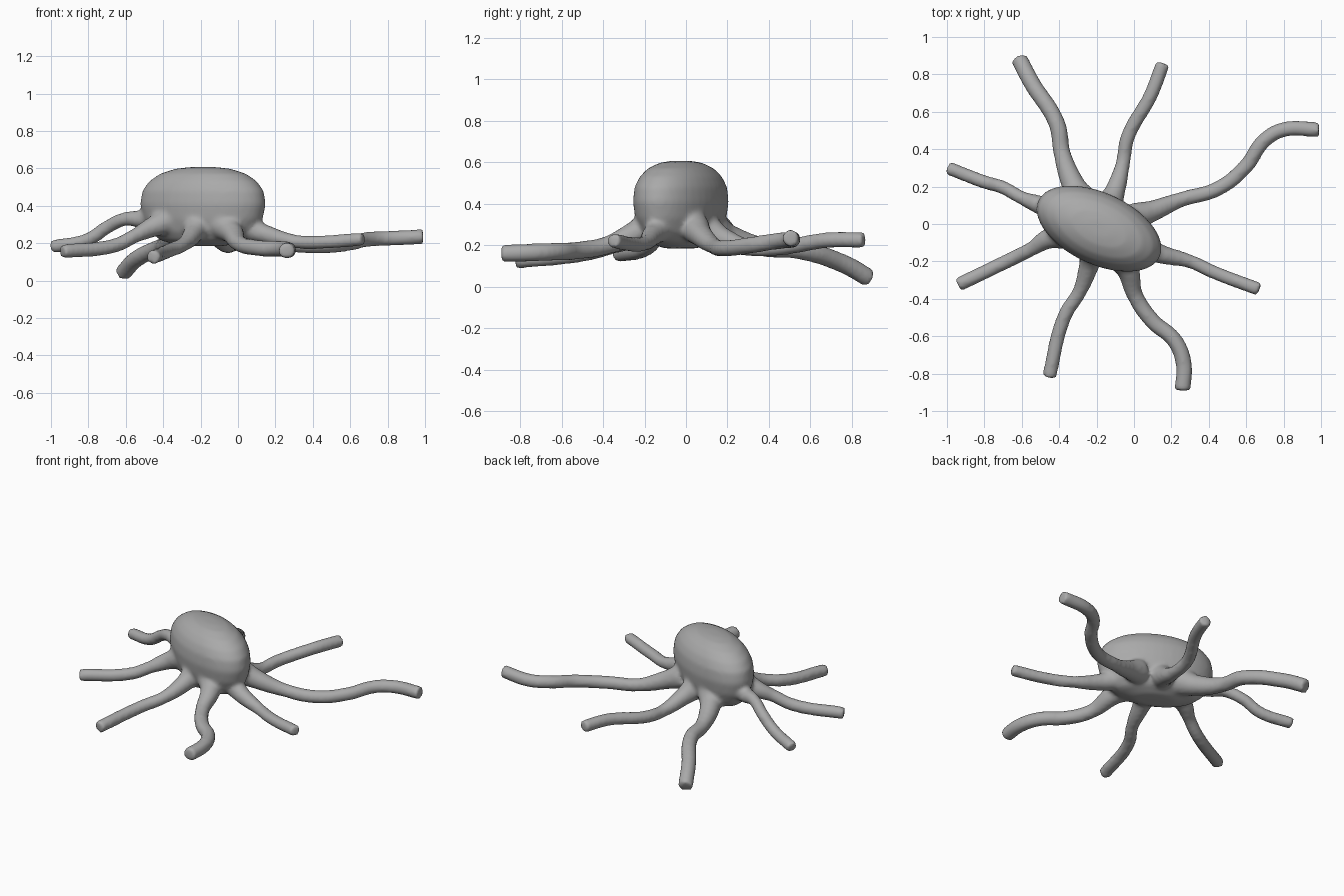
import bpy, bmesh, math
from mathutils import Matrix, Vector

cube = bpy.data.objects.get("Cube")
if cube:
    bpy.data.objects.remove(cube, do_unlink=True)

grey = bpy.data.materials.new("plain grey")
grey.use_nodes = True
GREY = (0.4, 0.4, 0.4, 1)
grey.diffuse_color = GREY
grey.node_tree.nodes["Principled BSDF"].inputs["Base Color"].default_value = GREY

CENTRE = Vector((-0.187, -0.025, 0))


def make_body():
    """Egg-shaped head: stacked elliptical rings (height, scale)."""
    profile = [(0.185, 0.35), (0.215, 0.68), (0.26, 0.84), (0.33, 0.95), (0.41, 1.0),
               (0.48, 0.965), (0.53, 0.86), (0.57, 0.69), (0.597, 0.45), (0.607, 0.2)]
    bm = bmesh.new()
    n = 40
    rings = []
    for z, s in profile:
        rings.append([bm.verts.new((0.36 * s * math.cos(a), 0.192 * s * math.sin(a), z))
                      for a in (2 * math.pi * i / n for i in range(n))])
    for lo, hi in zip(rings, rings[1:]):
        for i in range(n):
            j = (i + 1) % n
            bm.faces.new((lo[i], lo[j], hi[j], hi[i]))
    bm.faces.new(rings[0][::-1])
    bm.faces.new(rings[-1])
    bm.transform(Matrix.Translation(CENTRE) @ Matrix.Rotation(math.radians(-25), 4, 'Z'))
    mesh = bpy.data.meshes.new("body_with_arms")
    bm.to_mesh(mesh)
    bm.free()
    ob = bpy.data.objects.new("body_with_arms", mesh)
    bpy.context.collection.objects.link(ob)
    return ob


def make_arm(name, radius, *points):
    """Round tube from inside the body through the points, thick at the root."""
    first = Vector(points[0])
    root = first.lerp(CENTRE, 0.35)
    root.z = first.z + 0.04
    path = [root, *points]
    cu = bpy.data.curves.new(name, 'CURVE')
    cu.dimensions = '3D'
    cu.bevel_depth = radius
    cu.bevel_resolution = 5
    cu.resolution_u = 10
    cu.use_fill_caps = True
    sp = cu.splines.new('BEZIER')
    sp.bezier_points.add(len(path) - 1)
    for i, (bp, co) in enumerate(zip(sp.bezier_points, path)):
        bp.co = co
        bp.handle_left_type = bp.handle_right_type = 'AUTO'
        bp.radius = {0: 1.9, 1: 1.4}.get(i, 1.0)
    ob = bpy.data.objects.new(name, cu)
    bpy.context.collection.objects.link(ob)
    return ob


# Eight arms, each bending in its own way from the body out to the tip
body = make_body()
arms = [
    make_arm("back_right_arm", 0.046, (-0.32, 0.2, 0.24), (-0.385, 0.38, 0.19),
             (-0.41, 0.53, 0.18), (-0.55, 0.76, 0.11), (-0.615, 0.885, 0.04)),
    make_arm("back_left_arm", 0.039, (-0.1, 0.18, 0.23), (-0.06, 0.32, 0.185),
             (-0.035, 0.46, 0.19), (0.09, 0.69, 0.225), (0.155, 0.86, 0.225)),
    make_arm("left_long_arm", 0.041, (0.1, 0.07, 0.25), (0.25, 0.13, 0.2), (0.45, 0.19, 0.185),
             (0.6, 0.31, 0.2), (0.69, 0.44, 0.22), (0.79, 0.502, 0.225), (0.99, 0.505, 0.235)),
    make_arm("left_front_arm", 0.037, (0.14, -0.16, 0.25), (0.3, -0.2, 0.21),
             (0.42, -0.255, 0.205), (0.67, -0.35, 0.222)),
    make_arm("front_left_arm", 0.044, (-0.035, -0.24, 0.26), (0.005, -0.38, 0.2),
             (0.1, -0.52, 0.175), (0.215, -0.62, 0.17), (0.265, -0.74, 0.165), (0.26, -0.89, 0.16)),
    make_arm("front_right_arm", 0.039, (-0.24, -0.22, 0.25), (-0.29, -0.36, 0.195),
             (-0.37, -0.49, 0.16), (-0.455, -0.82, 0.125)),
    make_arm("right_front_arm", 0.039, (-0.46, -0.08, 0.285), (-0.55, -0.135, 0.24),
             (-0.65, -0.185, 0.19), (-0.94, -0.325, 0.155)),
    make_arm("right_back_arm", 0.037, (-0.5, 0.1, 0.33), (-0.6, 0.14, 0.33), (-0.7, 0.195, 0.285),
             (-0.8, 0.225, 0.22), (-0.995, 0.3, 0.18)),
]

# Turn the arms to mesh and fuse everything into one soft skin
bpy.ops.object.select_all(action='DESELECT')
for arm in arms:
    arm.select_set(True)
bpy.context.view_layer.objects.active = arms[0]
bpy.ops.object.convert(target='MESH')
body.select_set(True)
bpy.context.view_layer.objects.active = body
bpy.ops.object.join()
body.data.materials.clear()
body.data.materials.append(grey)

remesh = body.modifiers.new("fuse", 'REMESH')
remesh.mode = 'VOXEL'
remesh.voxel_size = 0.013
smooth = body.modifiers.new("soften", 'SMOOTH')
smooth.factor = 0.5
smooth.iterations = 8
bpy.ops.object.convert(target='MESH')
bpy.ops.object.shade_smooth()
